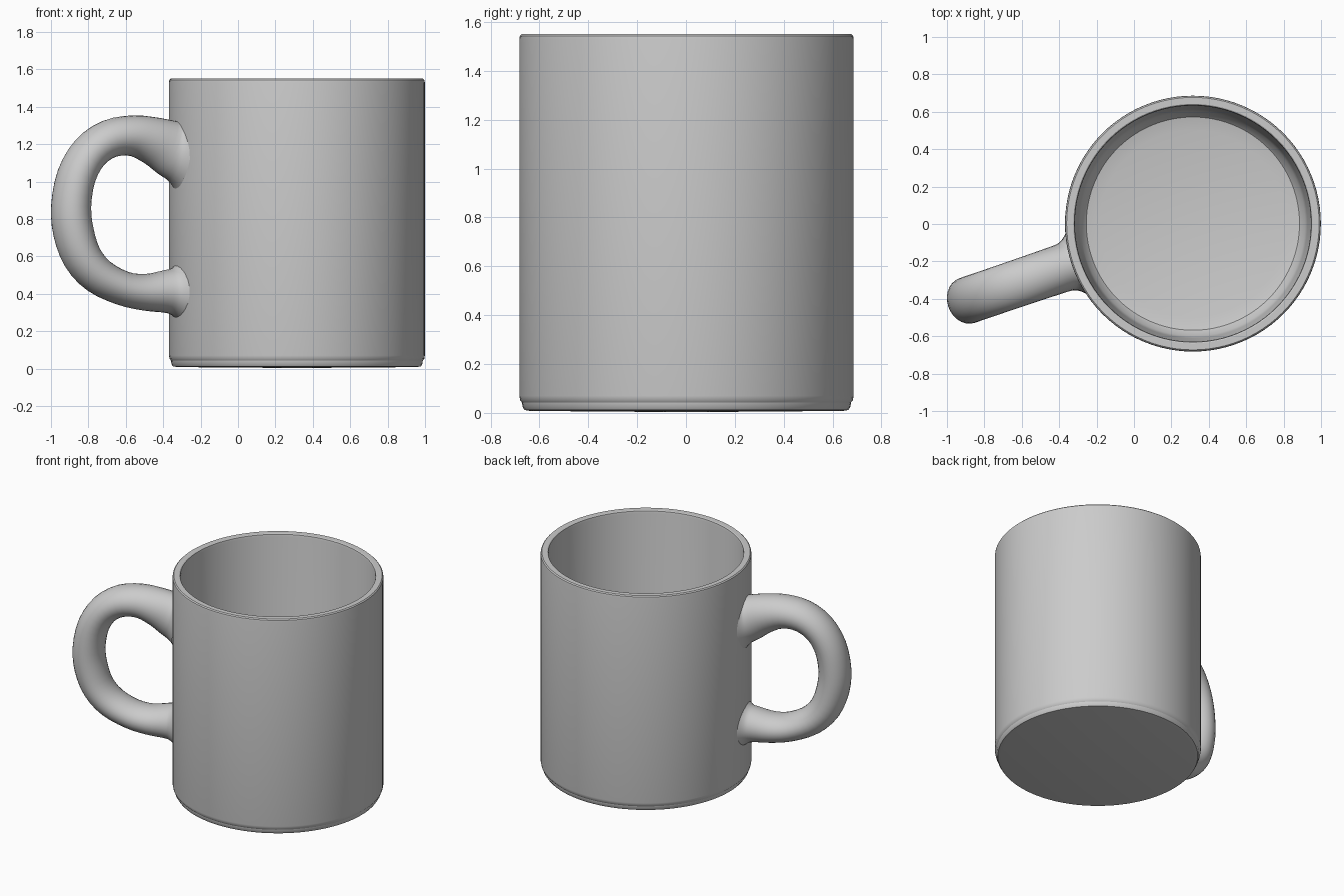
import bpy, bmesh, math
from mathutils import Vector

cube = bpy.data.objects.get("Cube")
if cube:
    bpy.data.objects.remove(cube, do_unlink=True)

CENTRE = (0.315, 0.002, 0)
HANDLE_TURN = math.radians(180 + 18.8)

glaze = bpy.data.materials.new("grey_glaze")
glaze.use_nodes = True
glaze.diffuse_color = (0.6, 0.6, 0.6, 1)
glaze.node_tree.nodes["Principled BSDF"].inputs["Base Color"].default_value = (0.6, 0.6, 0.6, 1)


def finish(name, bm, turn=0.0, angle=30):
    bmesh.ops.recalc_face_normals(bm, faces=bm.faces)
    mesh = bpy.data.meshes.new(name)
    bm.to_mesh(mesh)
    bm.free()
    obj = bpy.data.objects.new(name, mesh)
    bpy.context.collection.objects.link(obj)
    obj.location = CENTRE
    obj.rotation_euler.z = turn
    mesh.materials.append(glaze)
    bpy.ops.object.select_all(action='DESELECT')
    bpy.context.view_layer.objects.active = obj
    obj.select_set(True)
    bpy.ops.object.shade_smooth_by_angle(angle=math.radians(angle))
    return obj


# Cup: one lathe profile from under the base, over the rim, to the inner floor
profile = [(0, 0.003), (0.64, 0.008), (0.663, 0.012), (0.671, 0.025), (0.673, 0.042),
           (0.681, 0.052), (0.684, 0.07), (0.684, 1.53), (0.682, 1.543), (0.675, 1.55),
           (0.64, 1.55), (0.634, 1.546), (0.631, 1.53), (0.612, 0.2), (0.6, 0.14),
           (0.57, 0.105), (0.5, 0.09), (0, 0.085)]
bm = bmesh.new()
verts = [bm.verts.new((r, 0, z)) for r, z in profile]
edges = [bm.edges.new(pair) for pair in zip(verts, verts[1:])]
bmesh.ops.spin(bm, geom=verts + edges, cent=(0, 0, 0), axis=(0, 0, 1),
               angle=math.tau, steps=96)
bmesh.ops.remove_doubles(bm, verts=bm.verts, dist=0.0005)
finish("cup_body", bm)

# Handle: centre line as (distance from cup axis, height, in-plane radius, side radius)
path = [(0.655, 1.165, 0.205, 0.175), (0.685, 1.17, 0.172, 0.145), (0.72, 1.18, 0.152, 0.131),
        (0.81, 1.217, 0.129, 0.128), (0.93, 1.245, 0.109, 0.127), (1.06, 1.228, 0.102, 0.126),
        (1.17, 1.155, 0.1, 0.126), (1.245, 1.03, 0.102, 0.126), (1.275, 0.87, 0.105, 0.126),
        (1.262, 0.73, 0.107, 0.126), (1.212, 0.595, 0.103, 0.126), (1.12, 0.495, 0.097, 0.126),
        (0.985, 0.43, 0.092, 0.126), (0.86, 0.408, 0.098, 0.126), (0.74, 0.412, 0.115, 0.129),
        (0.695, 0.412, 0.13, 0.142), (0.655, 0.412, 0.165, 0.175)]


def smooth_path(points, steps=3):
    pts = [Vector(p) for p in points]
    pts = [pts[0] * 2 - pts[1]] + pts + [pts[-1] * 2 - pts[-2]]
    out = []
    for a, b, c, d in zip(pts, pts[1:], pts[2:], pts[3:]):
        for i in range(steps):
            t = i / steps
            out.append(b + (c - a) * t / 2 + (a * 2 - b * 5 + c * 4 - d) * t * t / 2
                       + (b * 3 - a - c * 3 + d) * t ** 3 / 2)
    return out + [pts[-2]]


SIDES = 28
bm = bmesh.new()
line = smooth_path(path)
rings = []
for i, p in enumerate(line):
    before, after = line[max(i - 1, 0)], line[min(i + 1, len(line) - 1)]
    along = Vector((after.x - before.x, 0, after.y - before.y)).normalized()
    outward = Vector((-along.z, 0, along.x))
    centre = Vector((p.x, 0, p.y))
    ring = []
    for k in range(SIDES):
        a = math.tau * k / SIDES
        ring.append(bm.verts.new(centre + outward * (p.z * math.cos(a))
                                 + Vector((0, p.w * math.sin(a), 0))))
    rings.append(ring)
for r, s in zip(rings, rings[1:]):
    for k in range(SIDES):
        n = (k + 1) % SIDES
        bm.faces.new((r[k], r[n], s[n], s[k]))
# Trim away anything that would poke through into the cup
for v in bm.verts:
    reach = math.hypot(v.co.x, v.co.y)
    if reach < 0.65:
        v.co.x = math.sqrt(0.65 ** 2 - v.co.y ** 2)
finish("handle", bm, HANDLE_TURN, 60)
